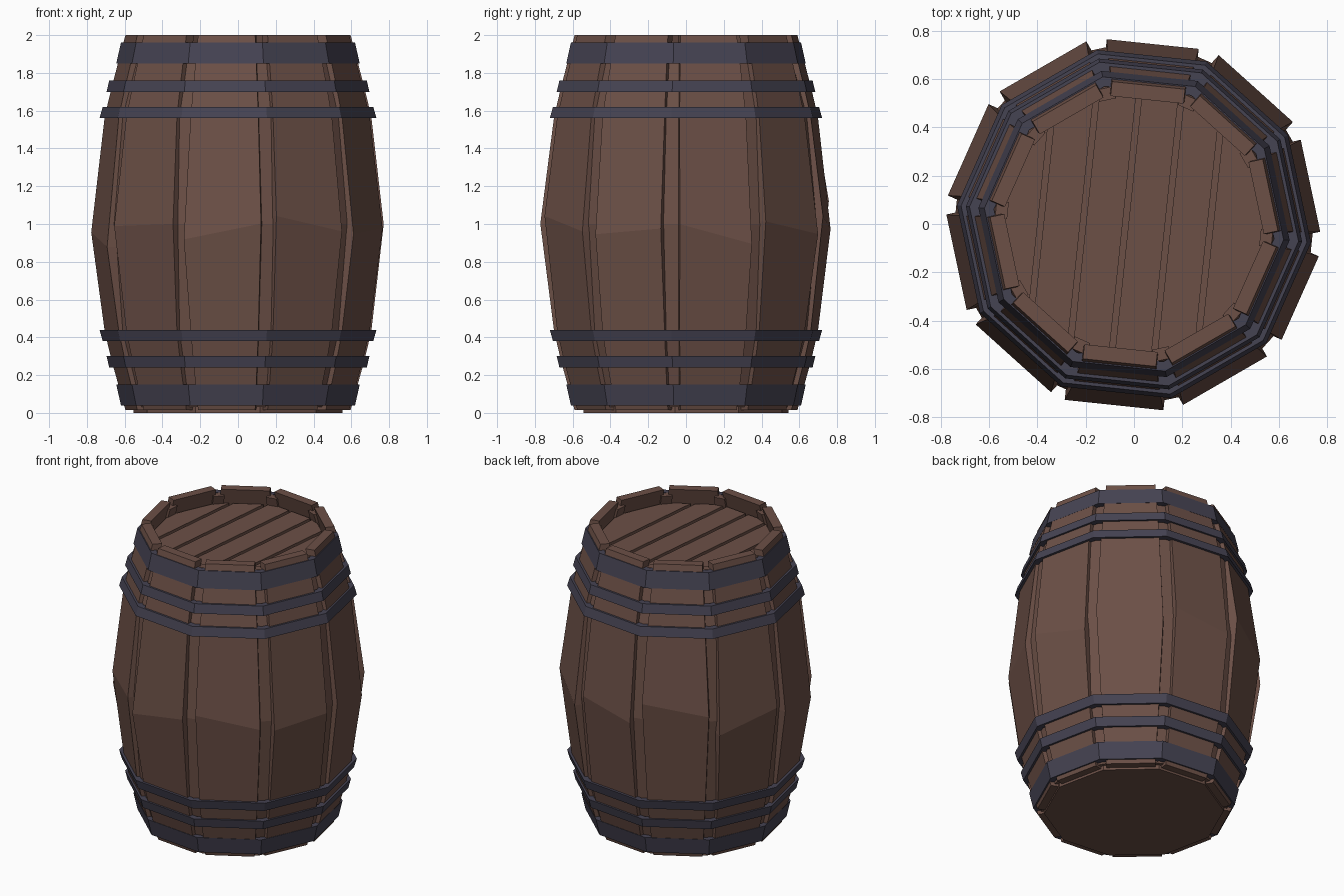
import bpy, bmesh, random
from math import sin, cos, radians
from mathutils import Vector

if "Cube" in bpy.data.objects:
    bpy.data.objects.remove(bpy.data.objects["Cube"])

random.seed(4)
N = 10
STEP = 360 / N


def material(name, rgb):
    m = bpy.data.materials.new(name)
    m.diffuse_color = (*rgb, 1)
    m.use_nodes = True
    m.node_tree.nodes["Principled BSDF"].inputs["Base Color"].default_value = m.diffuse_color
    return m


WOOD = material("wood", (0.15, 0.08, 0.062))
IRON = material("iron", (0.06, 0.056, 0.085))


def finish(bm, name, mat):
    bmesh.ops.recalc_face_normals(bm, faces=bm.faces)
    me = bpy.data.meshes.new(name)
    bm.to_mesh(me)
    bm.free()
    me.materials.append(mat)
    ob = bpy.data.objects.new(name, me)
    bpy.context.collection.objects.link(ob)
    return ob


def loft(bm, rings, closed=False):
    """Skin equal-sized rings of points; cap the ends unless closed."""
    vs = [[bm.verts.new(p) for p in r] for r in rings]
    n = len(vs[0])
    for i in range(len(vs) if closed else len(vs) - 1):
        a, b = vs[i], vs[(i + 1) % len(vs)]
        for j in range(n):
            k = (j + 1) % n
            bm.faces.new((a[j], a[k], b[k], b[j]))
    if not closed:
        bm.faces.new(vs[0])
        bm.faces.new(vs[-1])


def decagon(radius, z):
    return [(radius * cos(radians(STEP * k - 6)),
             radius * sin(radians(STEP * k - 6)), z) for k in range(N)]


def slat(name, angle, profile, thick):
    """Bent plank: profile rows are z, outer distance, left and right half width."""
    a = radians(angle)
    out, side = Vector((cos(a), sin(a), 0)), Vector((-sin(a), cos(a), 0))
    rings = []
    for z, r, left, right, tilt in profile:
        rings.append([out * d + side * s + Vector((0, 0, z + t)) for d, s, t in (
            (r, left, tilt), (r, -right, -tilt),
            (r - thick, -right, -tilt), (r - thick, left, tilt))])
    bm = bmesh.new()
    loft(bm, rings)
    finish(bm, name, WOOD)


# Staves, with a slightly uneven bend line, and filler strips behind the gaps
for k in range(N):
    j = lambda s: random.uniform(-s, s)
    slat(f"stave_{k + 1}", 12 + STEP * k, [
        (0.015, 0.577, 0.152, 0.152, 0), (0.27, 0.646, 0.17, 0.17, 0),
        (0.43, 0.683, 0.18, 0.18, 0),
        (1.0 + j(0.1), 0.751 + j(0.004), 0.2 + j(0.012), 0.2 + j(0.012), j(0.06)),
        (1.57, 0.683, 0.18, 0.18, 0), (1.73, 0.646, 0.17, 0.17, 0),
        (2.0, 0.577, 0.152, 0.152, 0)], 0.06)
    slat(f"gap_strip_{k + 1}", -6 + STEP * k, [
        (0.03, 0.575, 0.035, 0.035, 0), (0.43, 0.685, 0.045, 0.045, 0),
        (1.0, 0.74, 0.06, 0.06, 0), (1.57, 0.685, 0.045, 0.045, 0),
        (1.96, 0.575, 0.035, 0.035, 0)], 0.05)

# Iron hoops, mirrored bottom to top
HOOPS = [(0.04, 0.15, 0.623, 0.648), (0.24, 0.30, 0.685, 0.70),
         (0.38, 0.44, 0.72, 0.737)]
for i, (z0, z1, r0, r1) in enumerate(HOOPS):
    for end, flip in (("bottom", False), ("top", True)):
        bm = bmesh.new()
        loft(bm, [decagon(r, 2 - z if flip else z) for r, z in (
            (r0, z0), (r1, z1), (r1 - 0.04, z1), (r0 - 0.04, z0))], closed=True)
        finish(bm, f"{end}_hoop_{i + 1}", IRON)

# Bottom disc and the backing board under the lid
for name, r, z0, z1 in (("bottom_board", 0.555, 0.0, 0.05),
                        ("lid_backing", 0.57, 1.83, 1.87)):
    bm = bmesh.new()
    loft(bm, [decagon(r, z0), decagon(r, z1)])
    finish(bm, name, WOOD)

# Lid planks cut from a decagon slab
across = Vector((cos(radians(-6)), sin(radians(-6)), 0))
edges = [-0.6, -0.385, -0.21, -0.035, 0.14, 0.315, 0.6]
for i in range(len(edges) - 1):
    bm = bmesh.new()
    loft(bm, [decagon(0.56, 1.86), decagon(0.56, 1.9)])
    for dist, sign in ((edges[i] + 0.012, -1), (edges[i + 1] - 0.012, 1)):
        cut = bmesh.ops.bisect_plane(
            bm, geom=bm.verts[:] + bm.edges[:] + bm.faces[:],
            plane_co=across * dist, plane_no=across * sign, clear_outer=True)
        rim = [e for e in cut["geom_cut"] if isinstance(e, bmesh.types.BMEdge)]
        if rim:
            bmesh.ops.contextual_create(bm, geom=rim)
    finish(bm, f"lid_plank_{i + 1}", WOOD)
